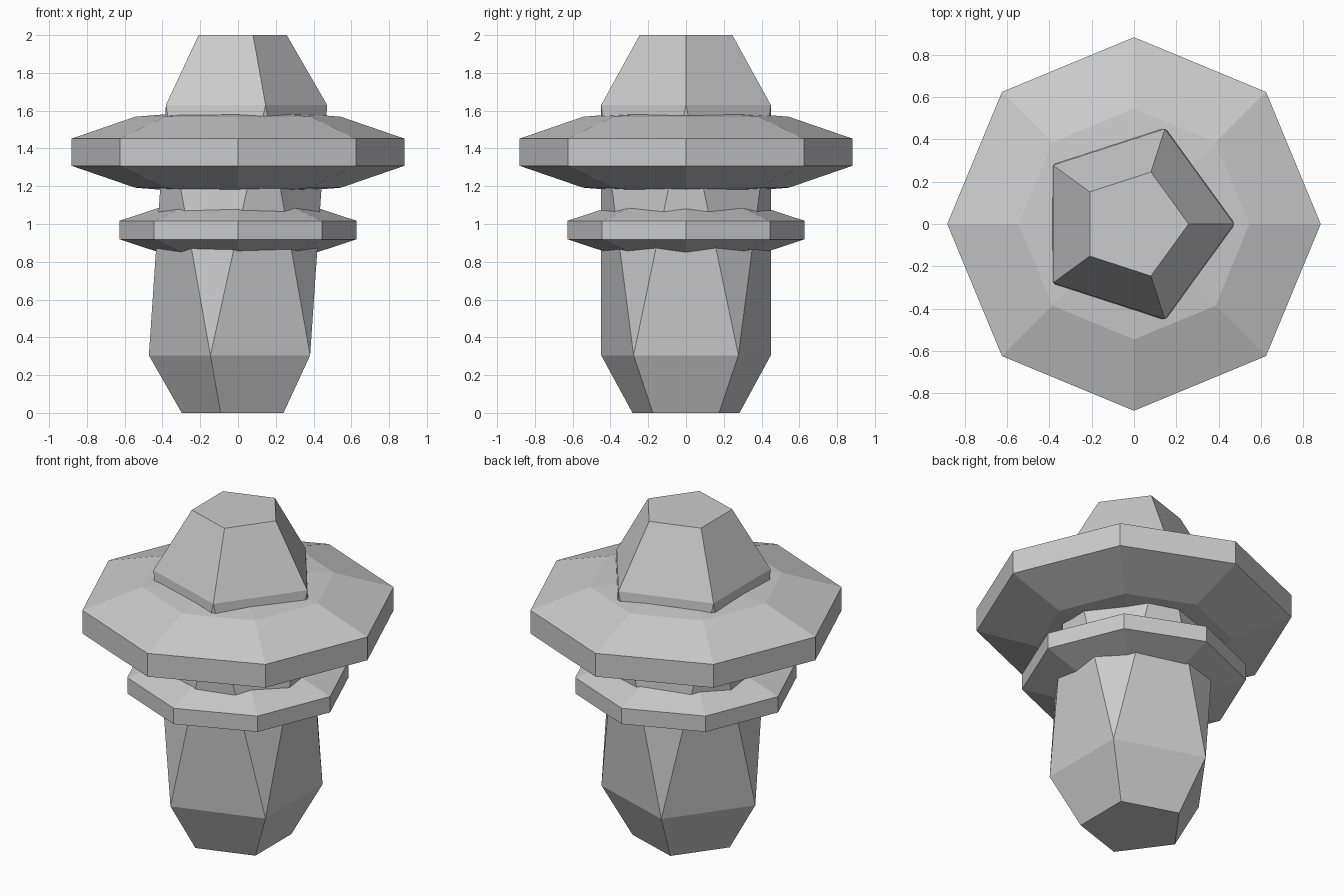
import bpy, bmesh
from math import sin, cos, pi

if "Cube" in bpy.data.objects:
    bpy.data.objects.remove(bpy.data.objects["Cube"])


def finish(bm, name):
    bmesh.ops.recalc_face_normals(bm, faces=bm.faces)
    mesh = bpy.data.meshes.new(name)
    bm.to_mesh(mesh)
    bm.free()
    obj = bpy.data.objects.new(name, mesh)
    bpy.context.collection.objects.link(obj)
    return obj


# Crystal core: two pentagon frustums, half a step apart, joined by a triangle band
def crystal_core():
    bm = bmesh.new()

    def ring(radius, z, turn):
        return [bm.verts.new((radius * cos(turn + i * 2 * pi / 5),
                              radius * sin(turn + i * 2 * pi / 5), z)) for i in range(5)]

    foot, low = ring(0.298, 0, pi / 5), ring(0.472, 0.305, pi / 5)
    high, crown = ring(0.472, 1.63, 0), ring(0.258, 2.0, 0)
    for i in range(5):
        j = (i + 1) % 5
        bm.faces.new((foot[i], foot[j], low[j], low[i]))
        bm.faces.new((high[i], high[j], crown[j], crown[i]))
        bm.faces.new((high[i], low[i], high[j]))
        bm.faces.new((low[i], low[j], high[j]))
    bm.faces.new(foot)
    bm.faces.new(crown)
    finish(bm, "crystal_core")


# Collars: flattened eight-sided spheres around the core
def collar(name, radius, half_height, z):
    bm = bmesh.new()
    bmesh.ops.create_uvsphere(bm, u_segments=8, v_segments=5, radius=1)
    bmesh.ops.scale(bm, vec=(radius, radius, half_height), verts=bm.verts)
    bmesh.ops.translate(bm, vec=(0, 0, z), verts=bm.verts)
    finish(bm, name)


crystal_core()
collar("large_collar", 0.927, 0.232, 1.38)
collar("small_collar", 0.66, 0.158, 0.968)
